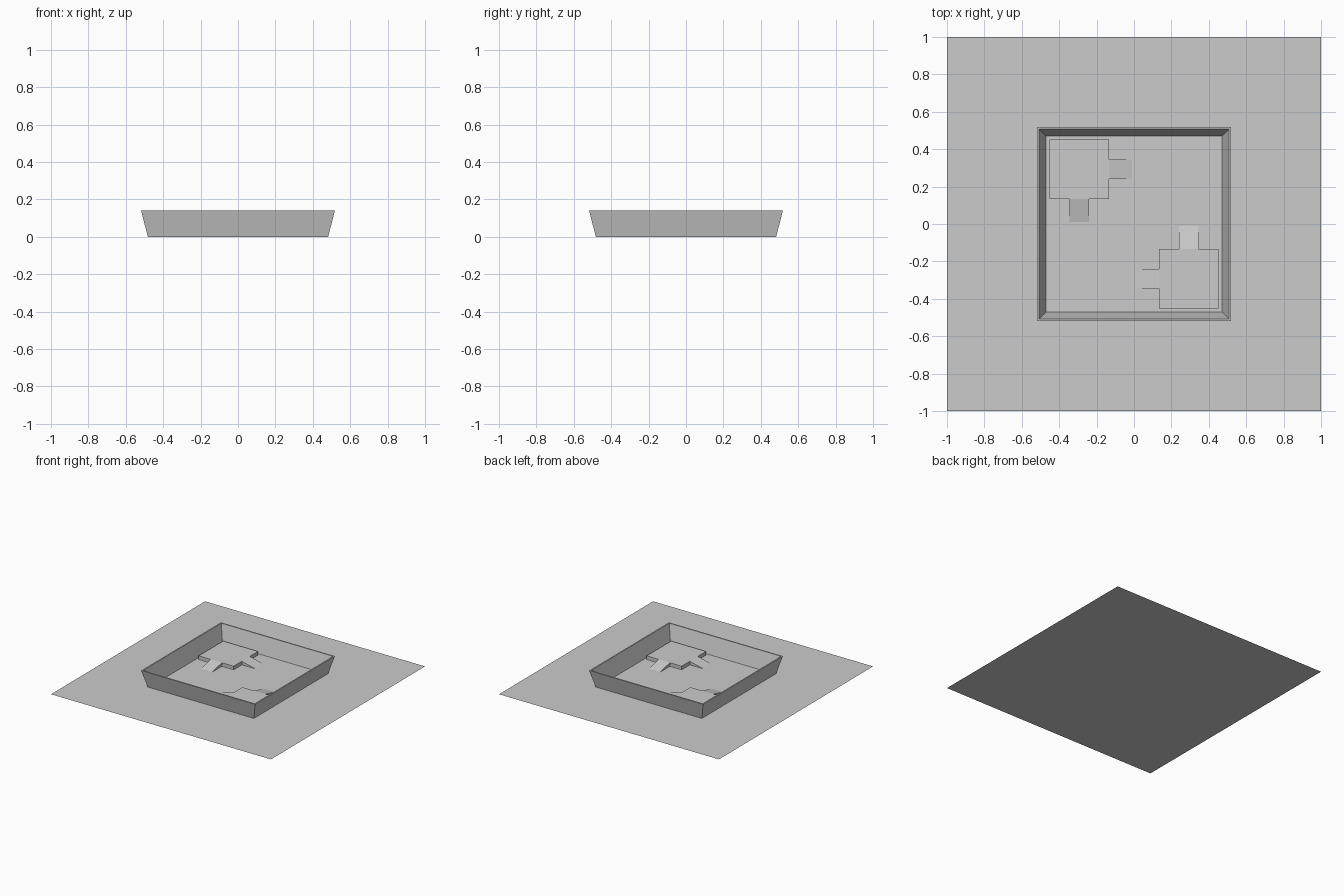
import bpy, bmesh

if "Cube" in bpy.data.objects:
    bpy.data.objects.remove(bpy.data.objects["Cube"])


def make_object(name, bm):
    bmesh.ops.recalc_face_normals(bm, faces=bm.faces)
    mesh = bpy.data.meshes.new(name)
    bm.to_mesh(mesh)
    bm.free()
    obj = bpy.data.objects.new(name, mesh)
    bpy.context.collection.objects.link(obj)
    return obj


def square(bm, r, z):
    return [bm.verts.new((x * r, y * r, z)) for x, y in ((-1, -1), (1, -1), (1, 1), (-1, 1))]


def prism(name, profile, axis, lo, hi):
    """Extrude a (horizontal, z) profile along the x or y axis."""
    bm = bmesh.new()
    place = (lambda d, h, z: (d, h, z)) if axis == 'x' else (lambda d, h, z: (h, d, z))
    a = [bm.verts.new(place(lo, h, z)) for h, z in profile]
    b = [bm.verts.new(place(hi, h, z)) for h, z in profile]
    bm.faces.new(a)
    bm.faces.new(b)
    for i in range(len(a)):
        j = (i + 1) % len(a)
        bm.faces.new((a[i], a[j], b[j], b[i]))
    return make_object(name, bm)


# Flat ground sheet
bpy.ops.mesh.primitive_plane_add(size=2)
bpy.context.object.name = "base_sheet"

# Flared perimeter wall: sweep the wall section around a square
bm = bmesh.new()
section = [(0.482, 0.0), (0.518, 0.14), (0.507, 0.14), (0.47, 0.0)]
rings = [square(bm, r, z) for r, z in section]
for k in range(4):
    a, b = rings[k], rings[(k + 1) % 4]
    for i in range(4):
        j = (i + 1) % 4
        bm.faces.new((a[i], a[j], b[j], b[i]))
make_object("flared_wall", bm)

# Two low corner platforms, each with a ramp on both inward sides
H = 0.03
NEAR, FAR, FOOT = 0.133, 0.451, 0.01
R0, R1 = 0.24, 0.344
for s, label in ((1, "back_left"), (-1, "front_right")):
    box = [(s * NEAR, 0), (s * FAR, 0), (s * FAR, H), (s * NEAR, H)]
    prism(label + "_platform", box, 'x', -s * FAR, -s * NEAR)
    prism(label + "_ramp_y", [(s * FOOT, 0), (s * NEAR, 0), (s * NEAR, H)], 'x', -s * R1, -s * R0)
    prism(label + "_ramp_x", [(-s * FOOT, 0), (-s * NEAR, 0), (-s * NEAR, H)], 'y', s * R0, s * R1)
